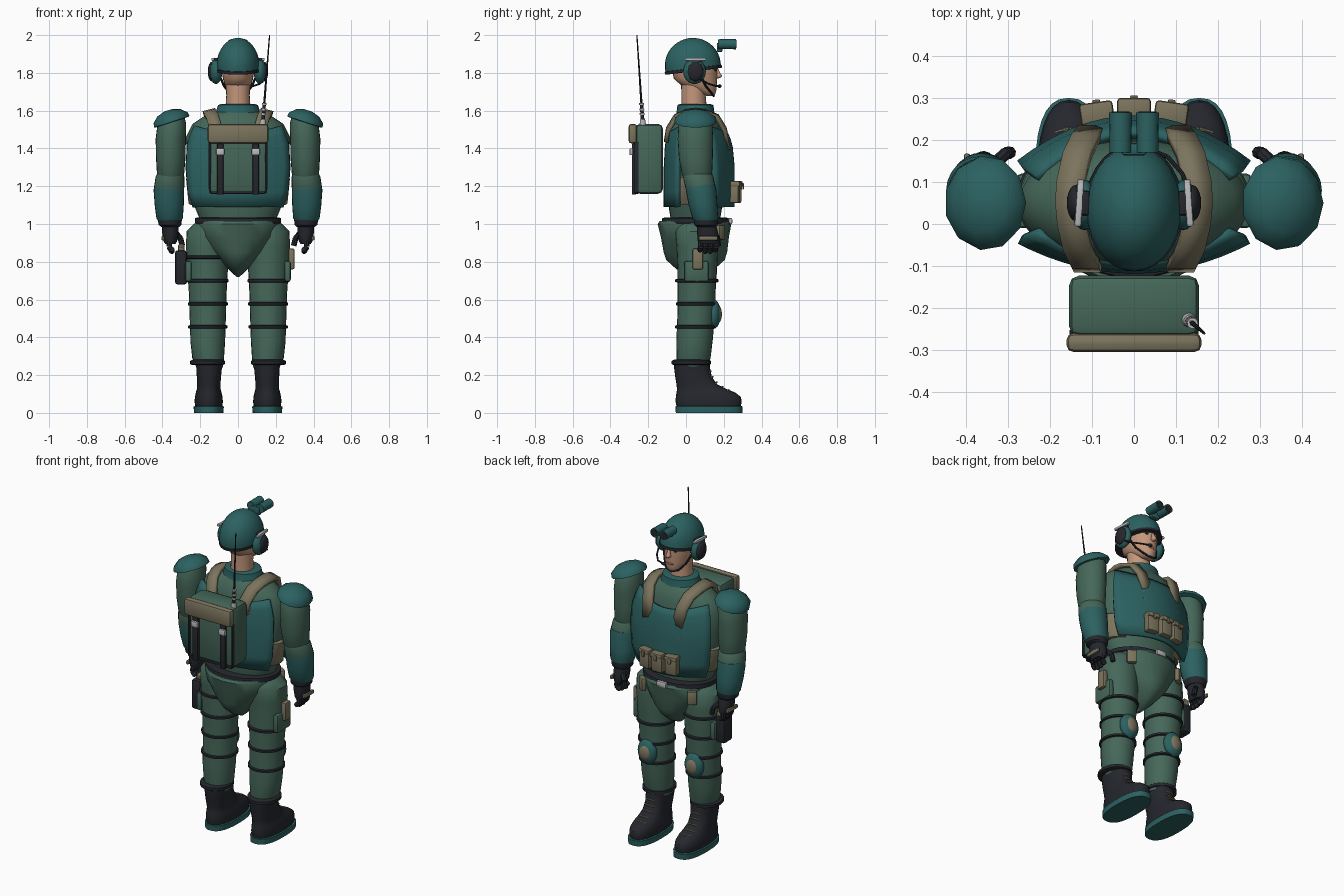
import bpy, bmesh, math
from mathutils import Vector

COL = dict(green=(.06, .135, .1), teal=(.025, .12, .12), black=(.018, .02, .026), tan=(.2, .175, .11),
           skin=(.55, .31, .2), grey=(.5, .5, .52), lips=(.4, .15, .12))
MAT = {}
for k, c in COL.items():
    MAT[k] = bpy.data.materials.new(k)
    MAT[k].diffuse_color = (*c, 1)


def add(name, bm, mat, loc=(0, 0, 0), rot=(0, 0, 0)):
    bmesh.ops.recalc_face_normals(bm, faces=bm.faces)
    me = bpy.data.meshes.new(name)
    bm.to_mesh(me)
    bm.free()
    me.materials.append(MAT[mat])
    ob = bpy.data.objects.new(name, me)
    ob.location = loc
    ob.rotation_euler = [math.radians(a) for a in rot]
    bpy.context.collection.objects.link(ob)
    return ob


def loft(name, rings, mat, s=1, n=24, p=2, loc=(0, 0, 0), rot=(0, 0, 0)):
    """Stack of superellipse rings (z, cx, cy, rx, ry) skinned and capped."""
    bm, rows = bmesh.new(), []
    for z, cx, cy, rx, ry in rings:
        row = []
        for i in range(n):
            a = 2 * math.pi * i / n
            c, d = math.cos(a), math.sin(a)
            row.append(bm.verts.new((s * cx + rx * math.copysign(abs(c) ** (2 / p), c),
                                     cy + ry * math.copysign(abs(d) ** (2 / p), d), z)))
        rows.append(row)
    for a, b in zip(rows, rows[1:]):
        for i in range(n):
            bm.faces.new((a[i], a[(i + 1) % n], b[(i + 1) % n], b[i]))
    bm.faces.new(rows[0])
    bm.faces.new(rows[-1])
    return add(name, bm, mat, loc, rot)


def box(name, loc, size, mat, bevel=.008, rot=(0, 0, 0)):
    bm = bmesh.new()
    bmesh.ops.create_cube(bm, size=1)
    bmesh.ops.scale(bm, vec=size, verts=bm.verts)
    bmesh.ops.bevel(bm, geom=bm.edges[:], offset=min(bevel, min(size) * .4), segments=2, affect='EDGES', profile=.5)
    return add(name, bm, mat, loc, rot)


def ball(name, loc, size, mat, rot=(0, 0, 0)):
    bm = bmesh.new()
    bmesh.ops.create_uvsphere(bm, u_segments=20, v_segments=12, radius=1)
    bmesh.ops.scale(bm, vec=size, verts=bm.verts)
    return add(name, bm, mat, loc, rot)


def rod(name, a, b, r1, r2, mat, n=12):
    a, b = Vector(a), Vector(b)
    bm = bmesh.new()
    bmesh.ops.create_cone(bm, cap_ends=True, segments=n, radius1=r1, radius2=r2, depth=(b - a).length)
    ob = add(name, bm, mat, (a + b) / 2)
    ob.rotation_euler = (b - a).to_track_quat('Z', 'Y').to_euler()
    return ob


def path(name, pts, r, mat):
    for a, b in zip(pts, pts[1:]):
        rod(name, a, b, r, r, mat, 8)


def sheet(name, rows, mat, thick):
    bm = bmesh.new()
    vs = [[bm.verts.new(p) for p in row] for row in rows]
    for a, b in zip(vs, vs[1:]):
        for i in range(len(a) - 1):
            bm.faces.new((a[i], a[i + 1], b[i + 1], b[i]))
    ob = add(name, bm, mat)
    m = ob.modifiers.new('thickness', 'SOLIDIFY')
    m.thickness, m.offset = thick, 0
    return ob


def plate(name, mid, bend, lean):
    rows = []
    for z, w, top in ((1.09, .235, 0), (1.17, .262, 0), (1.3, .272, 0), (1.42, .265, .3), (1.47, .25, .6), (1.52, .23, 1)):
        rows.append([(w * u, mid - bend * u * u - lean * top, z - .04 * top * (1 - u * u))
                     for u in [i / 8 - 1 for i in range(17)]])
    sheet(name, rows, 'teal', .02)


# torso, waist, pelvis, collar
loft('torso', [(1.02, 0, .05, .2, .13), (1.08, 0, .05, .225, .14), (1.2, 0, .05, .255, .145), (1.35, 0, .05, .272, .15),
               (1.46, 0, .05, .275, .148), (1.53, 0, .05, .24, .135), (1.57, 0, .05, .18, .115), (1.6, 0, .05, .1, .09)], 'green', n=32)
loft('side_band', [(1.1, 0, .05, .25, .13), (1.11, 0, .05, .262, .13), (1.24, 0, .05, .275, .13), (1.25, 0, .05, .26, .13)], 'tan', n=32)
loft('pelvis', [(1.015, 0, .045, .215, .185), (1, 0, .045, .22, .195), (.93, 0, .047, .205, .18), (.85, 0, .05, .14, .168),
                (.81, 0, .05, .1, .155), (.76, 0, .05, .05, .1), (.72, 0, .05, .008, .02)], 'green', n=20)
loft('belt', [(1, 0, .05, .222, .172), (1.005, 0, .05, .228, .18), (1.03, 0, .05, .228, .176), (1.035, 0, .05, .215, .16)], 'black', n=32)
box('belt_buckle', (0, .235, 1.015), (.065, .02, .035), 'grey')
loft('collar', [(1.55, 0, .05, .14, .115), (1.59, 0, .05, .118, .1), (1.61, 0, .05, .112, .098), (1.63, 0, .05, .106, .095),
                (1.635, 0, .05, .09, .08)], 'teal')
plate('front_plate', .248, .105, .035)
plate('back_plate', -.108, -.07, -.02)

# front plate slots and pouches
for s in (-1, 1):
    for i in range(3):
        box('plate_slot', (s * .095, .232 - .006 * i, 1.33 + i * .045), (.06, .016, .009), 'tan', .003, (0, 0, -s * 9))
for i in (-1, 0, 1):
    box('pouch', (i * .088, .268 - abs(i) * .01, 1.165), (.074, .05, .11), 'tan', .01, (0, 0, -i * 8))
    box('pouch_flap', (i * .088, .272 - abs(i) * .01, 1.212), (.08, .056, .03), 'tan', .008, (0, 0, -i * 8))
    box('pouch_tab', (i * .09, .302 - abs(i) * .01, 1.2), (.018, .008, .035), 'tan', .003, (0, 0, -i * 8))

# backpack
box('backpack', (0, -.195, 1.345), (.31, .145, .37), 'green', .025)
box('pack_flap', (0, -.282, 1.478), (.322, .046, .105), 'tan', .018)
box('pack_trim', (0, -.262, 1.166), (.29, .022, .014), 'black', .004)
for s in (-1, 1):
    box('pack_edge', (s * .148, -.262, 1.3), (.012, .022, .27), 'black', .004)
    box('pack_strap', (s * .094, -.276, 1.29), (.034, .022, .27), 'black', .004)
    box('pack_buckle', (s * .094, -.29, 1.382), (.044, .018, .036), 'grey', .005)
# antenna
A, B = Vector((.13, -.228, 1.52)), Vector((.167, -.26, 2))
rod('antenna', A, B, .007, .003, 'black', 8)
rod('antenna_base', A, A.lerp(B, .07), .018, .014, 'grey')
rod('antenna_spring', A.lerp(B, .07), A.lerp(B, .25), .01, .009, 'black')
for t in (.12, .17, .23):
    rod('antenna_ring', A.lerp(B, t), A.lerp(B, t + .02), .013, .013, 'grey')

# head and neck
loft('neck', [(1.56, 0, .045, .07, .07), (1.68, 0, .04, .062, .064), (1.8, 0, .04, .066, .068)], 'skin')
loft('head', [(1.677, 0, .128, .018, .015), (1.685, 0, .118, .036, .036), (1.705, 0, .1, .054, .06), (1.735, 0, .068, .07, .095),
              (1.77, 0, .05, .08, .115), (1.81, 0, .047, .086, .12), (1.88, 0, .045, .086, .12), (1.93, 0, .045, .06, .08)], 'skin')
ball('nose', (0, .17, 1.785), (.014, .02, .014), 'skin')
rod('nose_bridge', (0, .155, 1.835), (0, .174, 1.788), .007, .012, 'skin')
ball('mouth', (0, .155, 1.732), (.024, .01, .008), 'lips')
for s in (-1, 1):
    ball('eye', (s * .033, .154, 1.815), (.014, .007, .007), 'black')
    box('eyebrow', (s * .034, .157, 1.836), (.032, .01, .007), 'black', .003, (0, 0, -s * 18))

# helmet with rim
H = (0, .036, 1.84)
R = (7, 0, 0)
dome = [(-.025, 0, 0, .113, .148)]
dome += [(.145 * math.sin(a), 0, 0, .113 * math.cos(a), .148 * math.cos(a)) for a in [math.radians(d) for d in range(0, 86, 9)]]
loft('helmet', dome + [(.145, 0, 0, .004, .005)], 'teal', n=28, loc=H, rot=R)
loft('helmet_rim', [(-.032, 0, 0, .11, .145), (-.03, 0, 0, .117, .152), (-.016, 0, 0, .117, .152), (-.014, 0, 0, .11, .145)],
     'black', n=28, loc=H, rot=R)
box('goggle_mount', (0, .178, 1.935), (.06, .03, .05), 'teal')
for s in (-1, 1):
    rod('goggle_tube', (s * .032, .17, 1.952), (s * .032, .265, 1.952), .026, .027, 'teal', 16)
    rod('goggle_lens', (s * .032, .26, 1.952), (s * .032, .268, 1.952), .021, .021, 'black', 16)
    # headset, rail, chin strap
    box('helmet_rail', (s * .13, .05, 1.872), (.016, .112, .016), 'grey', .004, (0, 0, s * 4))
    box('rail_mount', (s * .117, .05, 1.865), (.025, .06, .03), 'black')
    ball('ear_cup', (s * .117, .045, 1.807), (.034, .06, .066), 'teal')
    ball('ear_pad', (s * .138, .05, 1.807), (.022, .043, .052), 'black')
    path('chin_strap', [(s * .095, .08, 1.78), (s * .074, .105, 1.73), (s * .045, .135, 1.693), (0, .147, 1.678)], .006, 'black')
path('mic_boom', [(.135, .07, 1.77), (.115, .12, 1.742), (.08, .16, 1.73), (.035, .178, 1.73)], .005, 'black')
ball('mic', (.03, .178, 1.73), (.014, .01, .01), 'black')

for s in (-1, 1):
    # shoulder strap
    sheet('shoulder_strap', [[(s * (x - .032), y, z + .008), (s * (x + .032), y, z - .008)] for x, y, z in (
        (.1, .225, 1.4), (.115, .205, 1.5), (.135, .165, 1.565), (.15, .1, 1.59), (.153, .05, 1.595), (.148, 0, 1.59),
        (.135, -.055, 1.565), (.115, -.095, 1.5), (.11, -.105, 1.44))], 'tan', .022)
    # arm and shoulder pad
    loft('upper_arm', [(1.575, .345, .05, .06, .065), (1.53, .35, .05, .076, .09), (1.45, .356, .05, .08, .094), (1.35, .356, .052, .078, .09),
                       (1.265, .357, .058, .072, .08), (1.24, .358, .06, .06, .07)], 'green', s)
    loft('elbow', [(1.275, .357, .06, .066, .07), (1.25, .36, .065, .076, .081), (1.2, .364, .075, .08, .08),
                   (1.17, .365, .08, .078, .078)], 'green', s)
    loft('forearm', [(1.21, .364, .076, .078, .079), (1.18, .366, .08, .081, .081), (1.1, .364, .09, .077, .076),
                     (1.03, .362, .102, .07, .068), (1.015, .362, .104, .06, .06)], 'teal', s)
    loft('shoulder_pad', [(-.012, 0, 0, .09, .1), (-.01, 0, 0, .1, .113), (.012, 0, 0, .097, .108), (.04, 0, 0, .066, .072),
                          (.054, 0, 0, .022, .024)], 'teal', n=11, loc=(s * .355, .05, 1.55), rot=(0, s * 18, 0))
    # gloved hand
    loft('glove_cuff', [(.985, .358, .108, .048, .052), (.995, .36, .106, .06, .062), (1.025, .361, .104, .064, .064)], 'black', s)
    loft('palm', [(.895, .358, .118, .028, .05), (.91, .358, .118, .036, .056), (.95, .358, .115, .043, .056), (1, .358, .108, .045, .05)], 'black', s, n=16)
    for i in range(4):
        y = .077 + .027 * i
        path('finger', [(s * .36, y, .915), (s * .365, y, .88), (s * .35, y - .003, .85 + .008 * abs(i - 1.5))], .0145, 'black')
        ball('fingertip', (s * .35, y - .003, .852 + .008 * abs(i - 1.5)), (.0145, .0145, .0145), 'black')
    path('thumb', [(s * .335, .14, .96), (s * .305, .168, .925), (s * .295, .17, .885)], .015, 'black')
    box('knuckle_guard', (s * .397, .118, .925), (.016, .1, .024), 'tan')
    # leg
    loft('leg', [(.24, .15, .035, .07, .08), (.29, .158, .04, .084, .09), (.38, .16, .045, .092, .096), (.455, .16, .05, .094, .098),
                 (.53, .16, .055, .097, .1), (.62, .16, .055, .099, .1), (.75, .161, .06, .107, .104), (.88, .164, .06, .111, .11),
                 (.96, .16, .055, .113, .112), (1, .15, .05, .085, .09), (1.02, .14, .05, .06, .07)], 'green', s)
    straps = [(.455, .16, .05, .104), (.577, .16, .055, .106), (.7, .161, .058, .112)] + ([(.825, .163, .06, .116)] if s < 0 else [])
    for z, x, y, r in straps:
        loft('leg_strap', [(z - .009, x, y, r - .006, r - .004), (z - .006, x, y, r, r + .003), (z + .006, x, y, r, r + .003),
                           (z + .009, x, y, r - .006, r - .004)], 'black', s)
    ball('knee_pad', (s * .16, .148, .523), (.062, .036, .077), 'teal')
    ball('knee_cap', (s * .16, .166, .523), (.04, .024, .05), 'tan')
    box('cargo_pocket', (s * .262, .055, .75), (.035, .13, .11), 'green', .012)
    box('hip_tab', (s * .17, .182, .955), (.055, .03, .08), 'tan', .008, (0, 0, -s * 35))
    # boot
    loft('sole', [(0, .155, .122, .078, .176), (.034, .155, .122, .08, .178), (.036, .155, .122, .074, .172)], 'teal', s, p=2.5, n=28)
    loft('boot', [(.034, .155, .12, .072, .17), (.06, .155, .12, .075, .175), (.085, .155, .118, .073, .172), (.108, .155, .105, .068, .155),
                  (.125, .155, .085, .063, .133), (.15, .155, .058, .062, .108), (.19, .154, .04, .064, .097),
                  (.24, .153, .032, .068, .095), (.265, .153, .03, .07, .095)], 'black', s, p=2.3, n=28)
    loft('boot_cuff', [(.253, .16, .028, .08, .094), (.258, .162, .028, .092, .104), (.275, .162, .028, .092, .104),
                       (.282, .16, .03, .08, .092)], 'black', s)
    for y, z in ((.225, .116), (.192, .133), (.162, .157), (.14, .185), (.13, .215)):
        path('lace', [(s * .155 - .032, y - .008, z), (s * .155, y + .002, z + .006), (s * .155 + .032, y - .008, z)], .0045, 'tan')

# holster and thigh pouch
box('holster', (-.302, .06, .77), (.062, .085, .18), 'black', .012)
box('holster_grip', (-.3, .075, .865), (.035, .06, .05), 'tan', .01, (15, 0, 0))
box('thigh_pouch', (.283, .063, .815), (.032, .055, .11), 'tan', .008)

# smooth shading with sharp edges kept
for ob in bpy.data.objects:
    ob.select_set(ob.type == 'MESH')
bpy.context.view_layer.objects.active = bpy.data.objects['torso']
bpy.ops.object.shade_smooth_by_angle(angle=math.radians(40))
